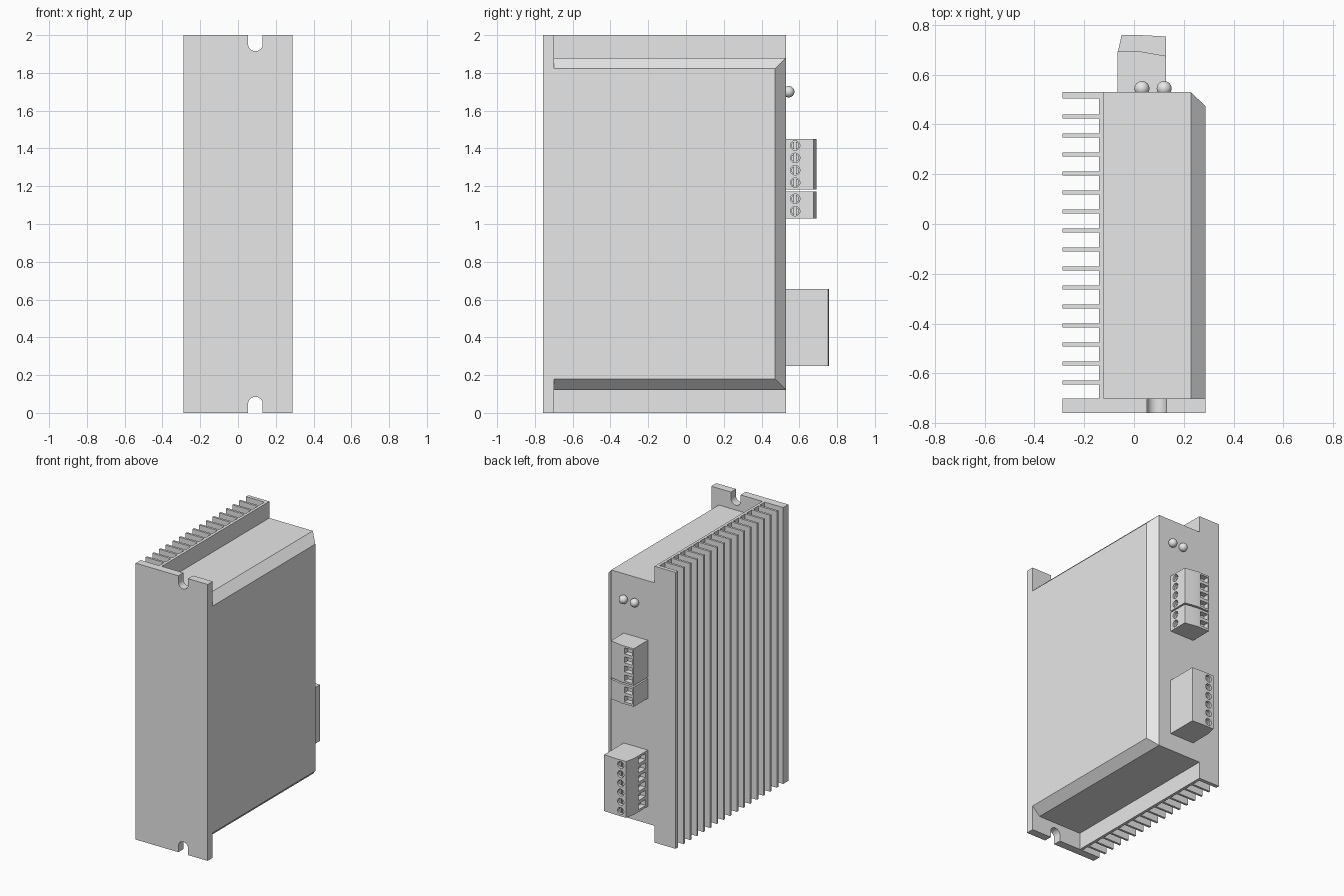
import bpy, bmesh, math
from mathutils import Vector

if "Cube" in bpy.data.objects:
    bpy.data.objects.remove(bpy.data.objects["Cube"], do_unlink=True)

GREY = bpy.data.materials.new("light_grey")
GREY.use_nodes = True
GREY.diffuse_color = (0.8, 0.8, 0.8, 1)
GREY.node_tree.nodes["Principled BSDF"].inputs["Base Color"].default_value = (0.8, 0.8, 0.8, 1)


def finish(name, bm):
    bmesh.ops.recalc_face_normals(bm, faces=bm.faces)
    mesh = bpy.data.meshes.new(name)
    bm.to_mesh(mesh)
    bm.free()
    mesh.materials.append(GREY)
    obj = bpy.data.objects.new(name, mesh)
    bpy.context.collection.objects.link(obj)
    return obj


def smooth(obj):
    bpy.ops.object.select_all(action='DESELECT')
    obj.select_set(True)
    bpy.context.view_layer.objects.active = obj
    bpy.ops.object.shade_smooth_by_angle(angle=math.radians(35))


def prism(bm, pts, axis, lo, hi):
    """Extrude a 2D outline along an axis; the outline uses the other two axes in order."""
    def place(p, h):
        c = list(p)
        c.insert(axis, h)
        return bm.verts.new(c)
    a = [place(p, lo) for p in pts]
    b = [place(p, hi) for p in pts]
    bm.faces.new(a)
    bm.faces.new(b[::-1])
    for i in range(len(pts)):
        j = (i + 1) % len(pts)
        bm.faces.new((a[i], a[j], b[j], b[i]))


def rect(u0, u1, v0, v1):
    return [(u0, v0), (u1, v0), (u1, v1), (u0, v1)]


def arc(u, v, r, start, end, n):
    steps = [start + (end - start) * i / n for i in range(n + 1)]
    return [(u + r * math.cos(t), v + r * math.sin(t)) for t in steps]


def cut(obj, cutter):
    mod = obj.modifiers.new("cut", 'BOOLEAN')
    mod.operation = 'DIFFERENCE'
    mod.solver = 'EXACT'
    mod.object = cutter
    graph = bpy.context.evaluated_depsgraph_get()
    mesh = bpy.data.meshes.new_from_object(obj.evaluated_get(graph))
    obj.modifiers.clear()
    obj.data = mesh
    bpy.data.objects.remove(cutter, do_unlink=True)


W, FRONT, BACK, TOP = 0.288, -0.758, 0.53, 2.0
PLATE_Y = -0.70

# Mounting plate with a round-ended slot at each end
SLOT_X, SLOT_R, SLOT_Z = 0.092, 0.039, 0.046
outline = [(-W, 0), (SLOT_X - SLOT_R, 0)]
outline += arc(SLOT_X, SLOT_Z, SLOT_R, math.pi, 0, 20)
outline += [(SLOT_X + SLOT_R, 0), (W, 0), (W, TOP), (SLOT_X + SLOT_R, TOP)]
outline += arc(SLOT_X, TOP - SLOT_Z, SLOT_R, 0, -math.pi, 20)
outline += [(SLOT_X - SLOT_R, TOP), (-W, TOP)]
bm = bmesh.new()
prism(bm, outline, 1, FRONT, PLATE_Y)
smooth(finish("mounting_plate", bm))

# Heat sink: one comb outline running the full height
FIN_X, ROOT_X, BASE_X = -W, -0.14, -0.12
comb = [(BASE_X, PLATE_Y), (ROOT_X, PLATE_Y)]
for i in range(15):
    y = -0.636 + i * 0.0763
    comb += [(ROOT_X, y - 0.008), (FIN_X, y - 0.008), (FIN_X, y + 0.008), (ROOT_X, y + 0.008)]
comb += [(ROOT_X, 0.503), (FIN_X, 0.503), (FIN_X, BACK), (BASE_X, BACK)]
bm = bmesh.new()
prism(bm, comb, 2, 0, TOP)
finish("heat_sink", bm)

# Cover with chamfered outer edges on the top, bottom and back
bm = bmesh.new()
rings = []
for x, inset in ((BASE_X, 0), (0.228, 0), (W, 0.058)):
    loop = rect(PLATE_Y, BACK - inset, 0.122 + inset, 1.88 - inset)
    rings.append([bm.verts.new((x, y, z)) for y, z in loop])
bm.faces.new(rings[0])
bm.faces.new(rings[-1])
for a, b in zip(rings, rings[1:]):
    for i in range(4):
        j = (i + 1) % 4
        bm.faces.new((a[i], a[j], b[j], b[i]))
finish("cover", bm)

# Indicator lights
for name, x in (("indicator_light_inner", 0.032), ("indicator_light_outer", 0.121)):
    bm = bmesh.new()
    bmesh.ops.create_uvsphere(bm, u_segments=24, v_segments=16, radius=0.03)
    bmesh.ops.translate(bm, verts=bm.verts, vec=Vector((x, 0.544, 1.70)))
    smooth(finish(name, bm))


def terminal_block(name, outline, z0, z1, pins, screw, hole):
    """screw and hole each give: axis, surface position, inward sign, and place across the face."""
    bm = bmesh.new()
    prism(bm, outline, 2, z0, z1)
    block = finish(name, bm)
    cutter, heads = bmesh.new(), bmesh.new()
    s_axis, s_pos, s_in, s_mid = screw
    h_axis, h_pos, h_in, h_lo, h_hi = hole
    for z in pins:
        ring = arc(s_mid, z, 0.025, 0, 2 * math.pi, 24)[:-1]
        prism(cutter, ring, s_axis, s_pos + s_in * 0.025, s_pos - s_in * 0.02)
        prism(cutter, rect(h_lo, h_hi, z - 0.022, z + 0.022), h_axis,
              h_pos + h_in * 0.04, h_pos - h_in * 0.02)
        # Slotted screw head made of two half discs
        for turn in (-math.pi / 2, math.pi / 2):
            half = arc(s_mid, z, 0.021, turn + 0.25, turn + math.pi - 0.25, 12)
            prism(heads, half, s_axis, s_pos + s_in * 0.026, s_pos + s_in * 0.012)
    bmesh.ops.recalc_face_normals(cutter, faces=cutter.faces)
    helper = finish(name + "_cutter", cutter)
    helper.hide_render = True
    cut(block, helper)
    smooth(block)
    smooth(finish(name + "_screws", heads))


# Upper plugs: screws face the side, wire openings face the back
plug = [(-0.066, BACK), (0.128, BACK), (0.128, 0.675), (0.03, 0.692), (-0.066, 0.692)]
side_screw = (0, 0.128, -1, 0.578)
back_hole = (1, 0.692, -1, -0.057, 0.008)
PITCH = 0.0655
terminal_block("four_pin_plug", plug, 1.183, 1.45,
               [1.219 + i * PITCH for i in range(4)], side_screw, back_hole)
terminal_block("two_pin_plug", plug, 1.03, 1.172,
               [1.068 + i * PITCH for i in range(2)], side_screw, back_hole)

# Lower plug: screws face the back, wire openings face the fins
power = [(-0.066, BACK), (0.128, BACK), (0.128, 0.753), (0.035, 0.758), (-0.05, 0.758), (-0.066, 0.685)]
terminal_block("six_pin_plug", power, 0.248, 0.655,
               [0.286 + i * 0.0665 for i in range(6)],
               (1, 0.758, -1, -0.008), (0, -0.066, 1, 0.555, 0.635))
